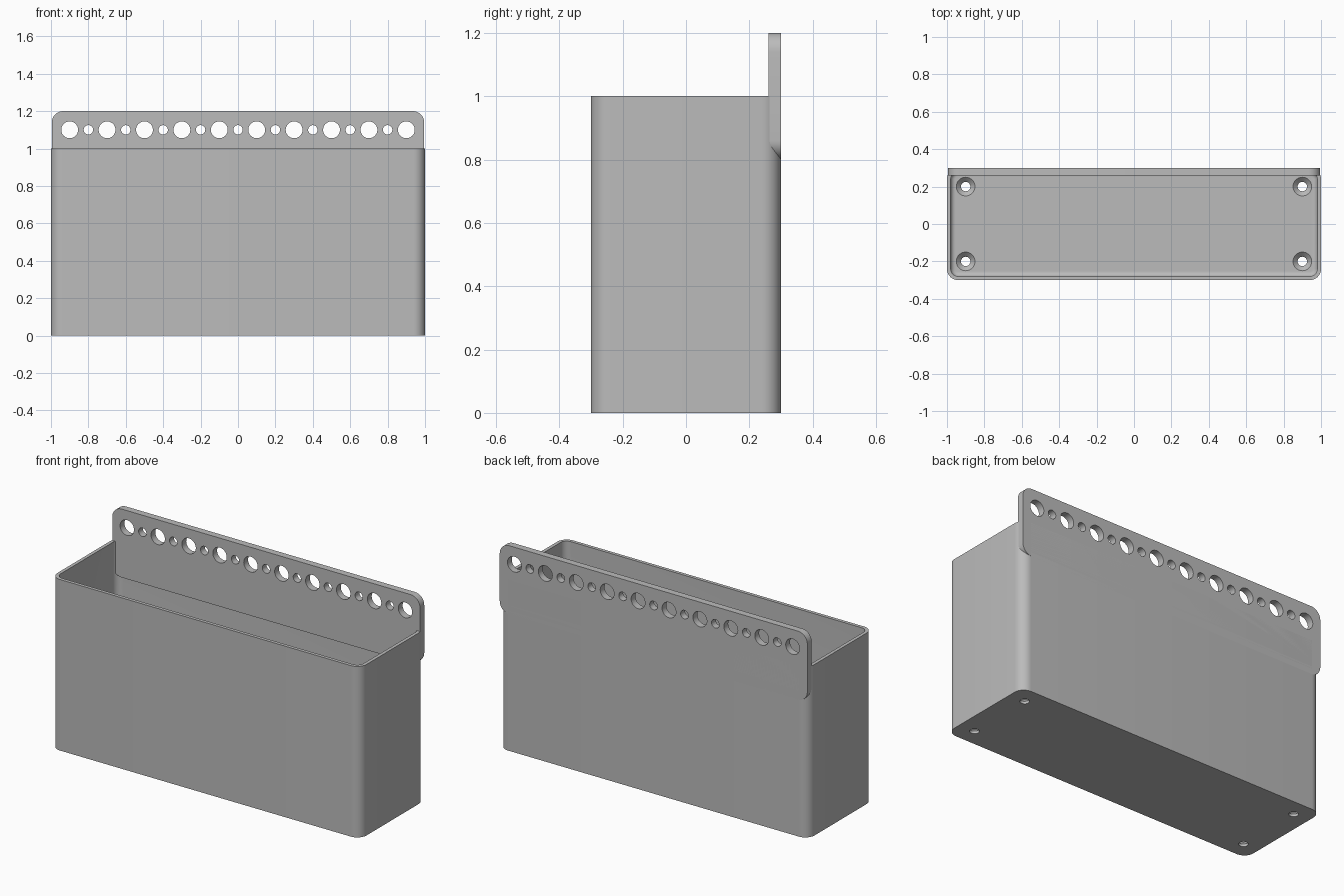
import bpy, bmesh, math
from math import sin, cos, pi, radians

cube = bpy.data.objects.get("Cube")
if cube:
    bpy.data.objects.remove(cube, do_unlink=True)

grey = bpy.data.materials.new("grey plastic")
grey.use_nodes = True
GREY = (0.5, 0.5, 0.5, 1)
grey.diffuse_color = GREY
grey.node_tree.nodes["Principled BSDF"].inputs["Base Color"].default_value = GREY


def rounded_rect(hx, hy, r, steps=10):
    """Counter-clockwise outline of a rounded rectangle."""
    pts = []
    for i, (sx, sy) in enumerate([(1, 1), (-1, 1), (-1, -1), (1, -1)]):
        for k in range(steps + 1):
            a = pi / 2 * (i + k / steps)
            pts.append((sx * (hx - r) + r * cos(a), sy * (hy - r) + r * sin(a)))
    return pts


def circle(x, y, r, n=40):
    return [(x + r * cos(2 * pi * k / n), y + r * sin(2 * pi * k / n)) for k in range(n)]


def loft(bm, rings):
    """Skin (outline, height) rings and cap both ends."""
    loops = [[bm.verts.new((x, y, z)) for x, y in pts] for pts, z in rings]
    for a, b in zip(loops, loops[1:]):
        for i in range(len(a)):
            j = (i + 1) % len(a)
            bm.faces.new((a[i], a[j], b[j], b[i]))
    bm.faces.new(loops[0][::-1])
    bm.faces.new(loops[-1])


def mesh_object(name, bm):
    bmesh.ops.recalc_face_normals(bm, faces=bm.faces)
    mesh = bpy.data.meshes.new(name)
    bm.to_mesh(mesh)
    bm.free()
    ob = bpy.data.objects.new(name, mesh)
    bpy.context.collection.objects.link(ob)
    return ob


def activate(ob):
    bpy.ops.object.select_all(action="DESELECT")
    ob.select_set(True)
    bpy.context.view_layer.objects.active = ob


def finish(ob):
    ob.data.materials.clear()
    ob.data.materials.append(grey)
    activate(ob)
    bpy.ops.object.shade_smooth_by_angle(angle=radians(30))


# Open bin: outer wall, rim, inner wall and a filleted floor
WALL, FLOOR, CORNER, FILLET = 0.02, 0.04, 0.06, 0.025
rings = [(rounded_rect(1, 0.3, CORNER), z) for z in (0, 1)]
rings.append((rounded_rect(1 - WALL, 0.3 - WALL, CORNER - WALL), 1))
for k in range(7):
    a = pi / 2 * k / 6
    inset = WALL + FILLET * (1 - cos(a))
    rings.append((rounded_rect(1 - inset, 0.3 - inset, CORNER - inset),
                  FLOOR + FILLET * (1 - sin(a))))
bm = bmesh.new()
loft(bm, rings)
storage_bin = mesh_object("bin", bm)

# Countersunk drain holes through the floor
bm = bmesh.new()
for x in (-0.9, 0.9):
    for y in (-0.2, 0.2):
        loft(bm, [(circle(x, y, r), z) for r, z in
                  ((0.025, -0.05), (0.025, 0.015), (0.05, FLOOR), (0.05, 0.1))])
cutter = mesh_object("floor_hole_cutter", bm)
cutter.hide_render = True
mod = storage_bin.modifiers.new("floor holes", "BOOLEAN")
mod.operation, mod.solver, mod.object = "DIFFERENCE", "EXACT", cutter
activate(storage_bin)
bpy.ops.object.modifier_apply(modifier=mod.name)
bpy.data.objects.remove(cutter, do_unlink=True)
finish(storage_bin)

# Hanging plate: rounded outline with alternating large and small holes
curve = bpy.data.curves.new("hanging_plate", "CURVE")
curve.dimensions, curve.fill_mode, curve.extrude = "2D", "BOTH", 0.02
outlines = [rounded_rect(0.995, 0.2, 0.06)]
for i in range(19):
    outlines.append(circle(-0.9 + 0.1 * i, 0.1, 0.025 if i % 2 else 0.045))
for pts in outlines:
    spline = curve.splines.new("POLY")
    spline.points.add(len(pts) - 1)
    for p, (x, y) in zip(spline.points, pts):
        p.co = (x, y, 0, 1)
    spline.use_cyclic_u = True
plate = bpy.data.objects.new("hanging_plate", curve)
bpy.context.collection.objects.link(plate)
plate.rotation_euler.x = pi / 2
plate.location = (0, 0.28, 1)
activate(plate)
bpy.ops.object.convert(target="MESH")
plate = bpy.context.object
bm = bmesh.new()
bm.from_mesh(plate.data)
bmesh.ops.remove_doubles(bm, verts=bm.verts, dist=0.0001)
bmesh.ops.recalc_face_normals(bm, faces=bm.faces)
bm.to_mesh(plate.data)
bm.free()
finish(plate)
